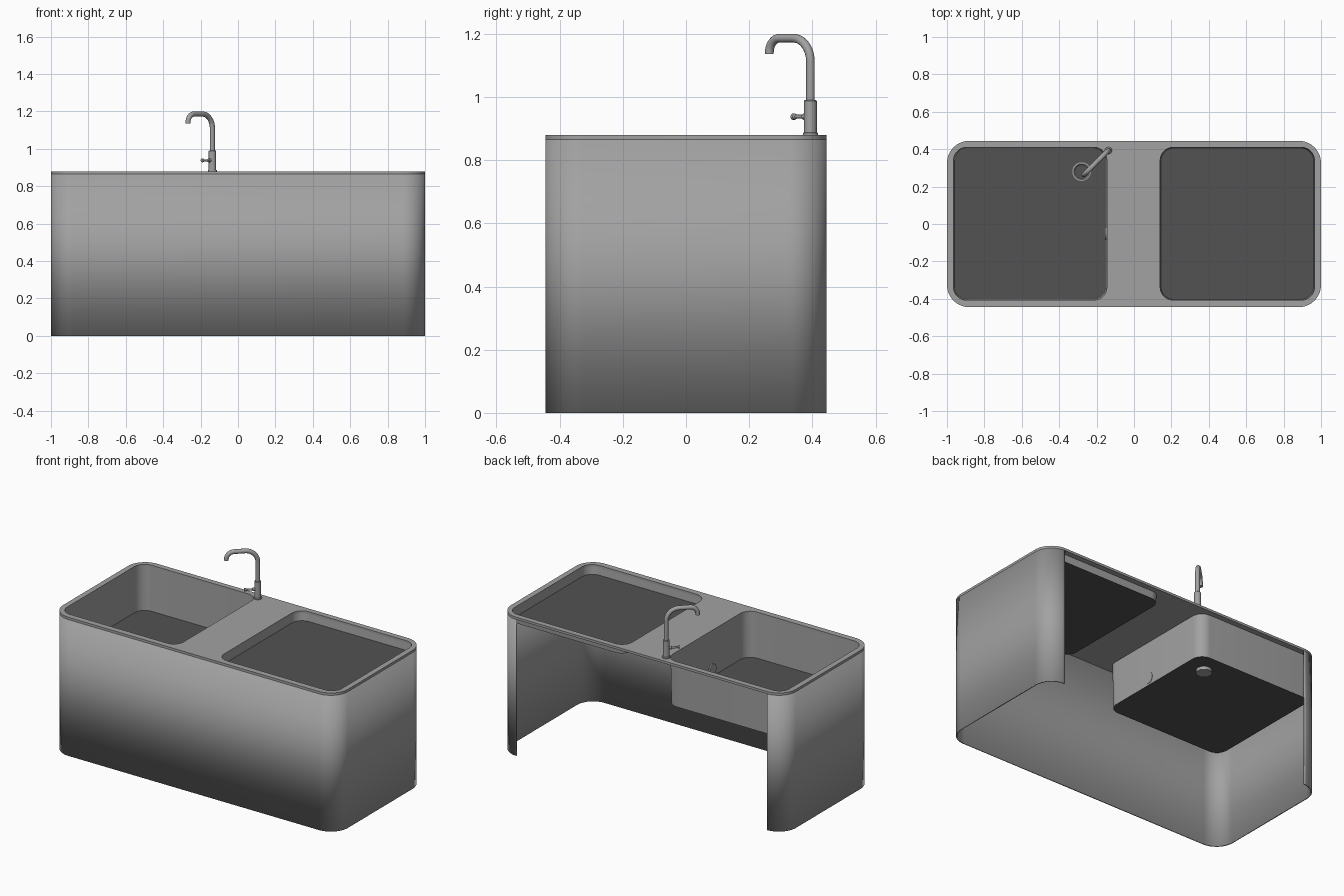
import bpy, bmesh, math
from mathutils import Matrix, Vector

if "Cube" in bpy.data.objects:
    bpy.data.objects.remove(bpy.data.objects["Cube"])


def material(name, value):
    m = bpy.data.materials.new(name)
    m.diffuse_color = (value, value, value, 1)
    m.use_nodes = True
    m.node_tree.nodes["Principled BSDF"].inputs["Base Color"].default_value = m.diffuse_color
    return m


GREY = material("mid grey", 0.36)
DARK = material("dark grey", 0.085)
TOP, UNDER = 0.88, 0.865


def rounded(x0, x1, y0, y1, r, n=10):
    """Counter-clockwise outline that starts and ends on the back edge."""
    pts = []
    for cx, cy, a in ((x0 + r, y1 - r, 90), (x0 + r, y0 + r, 180),
                      (x1 - r, y0 + r, 270), (x1 - r, y1 - r, 0)):
        for i in range(n + 1):
            t = math.radians(a + 90 * i / n)
            pts.append((cx + r * math.cos(t), cy + r * math.sin(t)))
    return pts


def finish(ob, mats):
    for m in mats:
        ob.data.materials.append(m)
    bpy.ops.object.select_all(action='DESELECT')
    ob.select_set(True)
    bpy.context.view_layer.objects.active = ob
    bpy.ops.object.shade_smooth_by_angle(angle=math.radians(35))
    return ob


def mesh_object(name, bm, mats):
    me = bpy.data.meshes.new(name)
    bm.to_mesh(me)
    bm.free()
    ob = bpy.data.objects.new(name, me)
    bpy.context.collection.objects.link(ob)
    return finish(ob, mats)


def curve_object(name, splines, dims, cyclic, **settings):
    cu = bpy.data.curves.new(name, 'CURVE')
    cu.dimensions = dims
    for k, v in settings.items():
        setattr(cu, k, v)
    for pts in splines:
        sp = cu.splines.new('POLY')
        sp.points.add(len(pts) - 1)
        for p, c in zip(sp.points, pts):
            p.co = (*c, 0, 1) if len(c) == 2 else (*c, 1)
        sp.use_cyclic_u = cyclic
    ob = bpy.data.objects.new(name, cu)
    bpy.context.collection.objects.link(ob)
    bpy.ops.object.select_all(action='DESELECT')
    ob.select_set(True)
    bpy.context.view_layer.objects.active = ob
    bpy.ops.object.convert(target='MESH')
    return finish(bpy.context.object, [GREY])


def lathe(name, profile, matrix, mats=(GREY,), dark_last=False, n=32):
    """Turn an (r, z) profile about its z axis."""
    bm = bmesh.new()
    rings = []
    for r, z in profile:
        if r == 0:
            rings.append([bm.verts.new((0, 0, z))] * n)
        else:
            rings.append([bm.verts.new((r * math.cos(2 * math.pi * i / n),
                                        r * math.sin(2 * math.pi * i / n), z)) for i in range(n)])
    for k, (a, b) in enumerate(zip(rings, rings[1:])):
        for i in range(n):
            j = (i + 1) % n
            f = bm.faces.new(list(dict.fromkeys((a[i], a[j], b[j], b[i]))))
            f.material_index = int(dark_last and k == len(rings) - 2)
    bmesh.ops.recalc_face_normals(bm, faces=bm.faces)
    bm.transform(matrix)
    return mesh_object(name, bm, mats)


def basin(name, rect, r, depth):
    """Open tub hanging under the counter, with a dark floor."""
    x0, x1, y0, y1 = rect
    d = 0.004
    bm = bmesh.new()
    top = [bm.verts.new((x, y, UNDER)) for x, y in rounded(*rect, r)]
    low = [bm.verts.new((x, y, TOP - depth))
           for x, y in rounded(x0 + d, x1 - d, y0 + d, y1 - d, r)]
    n = len(top)
    for i in range(n):
        j = (i + 1) % n
        bm.faces.new((top[j], top[i], low[i], low[j]))
    bm.faces.new(low).material_index = 1
    return mesh_object(name, bm, [GREY, DARK])


# Cabinet wall: front, sides and rounded corners, open at the back
outline = rounded(-1, 1, -0.445, 0.445, 0.12, 14)
bm = bmesh.new()
lo = [bm.verts.new((x, y, 0)) for x, y in outline]
hi = [bm.verts.new((x, y, UNDER)) for x, y in outline]
for i in range(len(lo) - 1):
    bm.faces.new((lo[i], lo[i + 1], hi[i + 1], hi[i]))
wall = mesh_object("cabinet_wall", bm, [GREY])
solid = wall.modifiers.new("thickness", 'SOLIDIFY')
solid.thickness = 0.008
solid.offset = -1

# Counter slab with two openings
deep = (-0.965, -0.145, -0.407, 0.41)
shallow = (0.14, 0.965, -0.407, 0.41)
slab = curve_object("counter_top",
                    [outline, rounded(*deep, 0.07), rounded(*shallow, 0.07)],
                    '2D', True, fill_mode='BOTH', extrude=(TOP - UNDER) / 2)
slab.location.z = (TOP + UNDER) / 2

# Deep sink and shallow tray
basin("deep_basin", deep, 0.07, 0.29)
basin("shallow_tray", shallow, 0.07, 0.06)

# Drain with stub below the basin
lathe("drain", [(0, 0.57), (0.045, 0.57), (0.045, 0.59), (0.05, 0.595),
                (0.042, 0.596), (0.037, 0.592), (0, 0.592)],
      Matrix.Translation((-0.28, 0.28, 0)), (GREY, DARK), True)

# Overflow disc on the inner basin wall
lathe("overflow_disc", [(0, 0), (0.035, 0), (0.035, 0.01), (0, 0.01)],
      Matrix.Translation((-0.146, -0.05, 0.635)) @ Matrix.Rotation(-math.pi / 2, 4, 'Y'))

# Tap body
bx, by = -0.137, 0.394
lathe("tap_body", [(0, TOP), (0.024, TOP), (0.024, 0.886), (0.02, 0.888), (0.02, 0.988),
                   (0.018, 0.99), (0, 0.99)], Matrix.Translation((bx, by, 0)))

# Tap spout: rises, bends over the basin diagonally and turns down
k = math.sqrt(0.5)
reach, peak, r1, r2 = 0.184, 1.186, 0.075, 0.045
path = [(0, 0.98)]
for i in range(13):
    t = math.pi / 2 * i / 12
    path.append((r1 - r1 * math.cos(t), peak - r1 + r1 * math.sin(t)))
for i in range(11):
    t = math.pi / 2 * i / 10
    path.append((reach - r2 + r2 * math.sin(t), peak - r2 + r2 * math.cos(t)))
path.append((reach, 1.136))
curve_object("tap_spout", [[(bx - d * k, by - d * k, z) for d, z in path]],
             '3D', False, bevel_depth=0.0138, bevel_resolution=5, use_fill_caps=True)

# Tap lever pointing the same way as the spout
aim = Vector((-1, -1, 0)).to_track_quat('Z', 'Y').to_matrix().to_4x4()
lathe("tap_lever", [(0, 0), (0.01, 0), (0.01, 0.03), (0.006, 0.034), (0.006, 0.065),
                    (0.01, 0.07), (0.01, 0.079), (0, 0.08)],
      Matrix.Translation((bx, by, 0.938)) @ aim, n=20)
